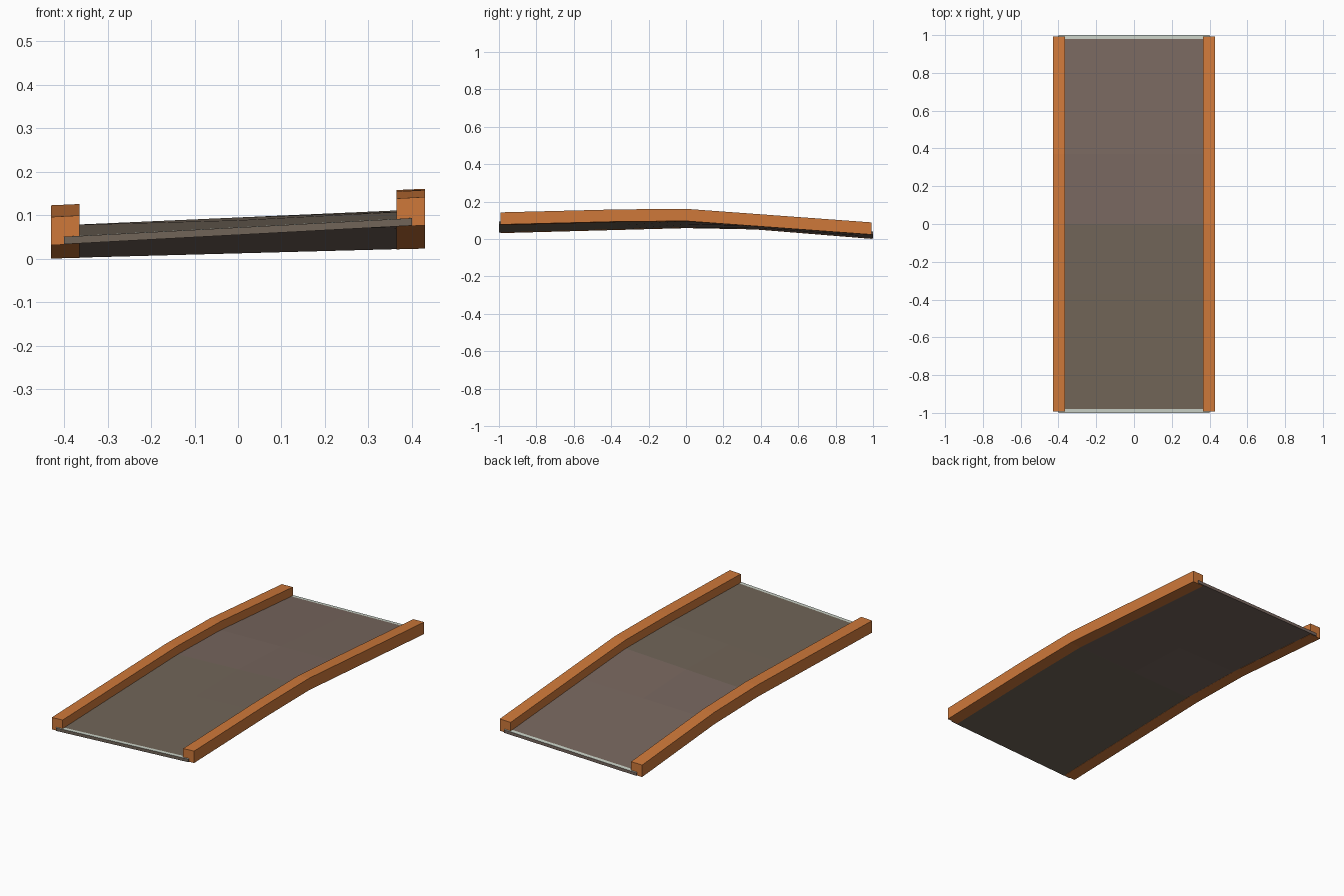
import bpy
import bmesh

cube = bpy.data.objects.get("Cube")
if cube:
    bpy.data.objects.remove(cube, do_unlink=True)


def make_material(name, color):
    mat = bpy.data.materials.new(name)
    mat.use_nodes = True
    mat.diffuse_color = (*color, 1)
    mat.node_tree.nodes["Principled BSDF"].inputs["Base Color"].default_value = (*color, 1)
    return mat


orange = make_material("orange kerb", (0.62, 0.19, 0.042))
brown_front = make_material("olive brown surface", (0.165, 0.13, 0.098))
brown_back = make_material("warm brown surface", (0.188, 0.136, 0.114))
pale = make_material("pale end strip", (0.58, 0.63, 0.56))

# Underside height along each long edge as (y, z); the hump is skewed
RIGHT_EDGE = [(-1, 0.031), (0, 0.058), (0.37, 0.051), (1, 0.0)]
LEFT_EDGE = [(-1, 0.077), (-0.37, 0.093), (0, 0.096), (1, 0.023)]
BENDS = [-0.37, 0, 0.37]
HALF_WIDTH = 0.43


def along(edge, y):
    for (y0, z0), (y1, z1) in zip(edge, edge[1:]):
        if y <= y1:
            return z0 + (z1 - z0) * (y - y0) / (y1 - y0)
    return edge[-1][1]


def base_height(x, y):
    t = (x + HALF_WIDTH) / (2 * HALF_WIDTH)
    return along(RIGHT_EDGE, y) * (1 - t) + along(LEFT_EDGE, y) * t


def bent_slab(name, xs, ys, low, high, materials, rule=None):
    """Closed cross-sections that follow the hump, joined row by row."""
    bm = bmesh.new()
    rings = []
    for y in ys:
        ring = [bm.verts.new((x, y, base_height(x, y) + low)) for x in xs]
        ring += [bm.verts.new((x, y, base_height(x, y) + high)) for x in reversed(xs)]
        rings.append(ring)
    for a, b in zip(rings, rings[1:]):
        for i in range(len(a)):
            j = (i + 1) % len(a)
            bm.faces.new((a[i], a[j], b[j], b[i]))
    bm.faces.new(rings[0])
    bm.faces.new(rings[-1])
    bmesh.ops.recalc_face_normals(bm, faces=bm.faces)
    if rule:
        for face in bm.faces:
            face.material_index = rule(face.calc_center_median(), face.normal)
    mesh = bpy.data.meshes.new(name)
    bm.to_mesh(mesh)
    bm.free()
    for mat in materials:
        mesh.materials.append(mat)
    obj = bpy.data.objects.new(name, mesh)
    bpy.context.collection.objects.link(obj)
    return obj


# Road deck: pale strips on top at both ends, two browns for the halves
def deck_color(center, normal):
    if abs(center.y) > 0.98 and normal.z > 0.5:
        return 2
    return 1 if center.y > 0 else 0


bent_slab("road_deck", [-0.4, 0, 0.4], [-1, -0.98, *BENDS, 0.98, 1],
          0.001, 0.018, [brown_front, brown_back, pale], deck_color)

# Kerb beams along both long edges
for name, side in (("right_kerb", -1), ("left_kerb", 1)):
    xs = sorted((side * 0.364, side * HALF_WIDTH))
    bent_slab(name, xs, [-0.993, *BENDS, 0.993], 0, 0.065, [orange])
